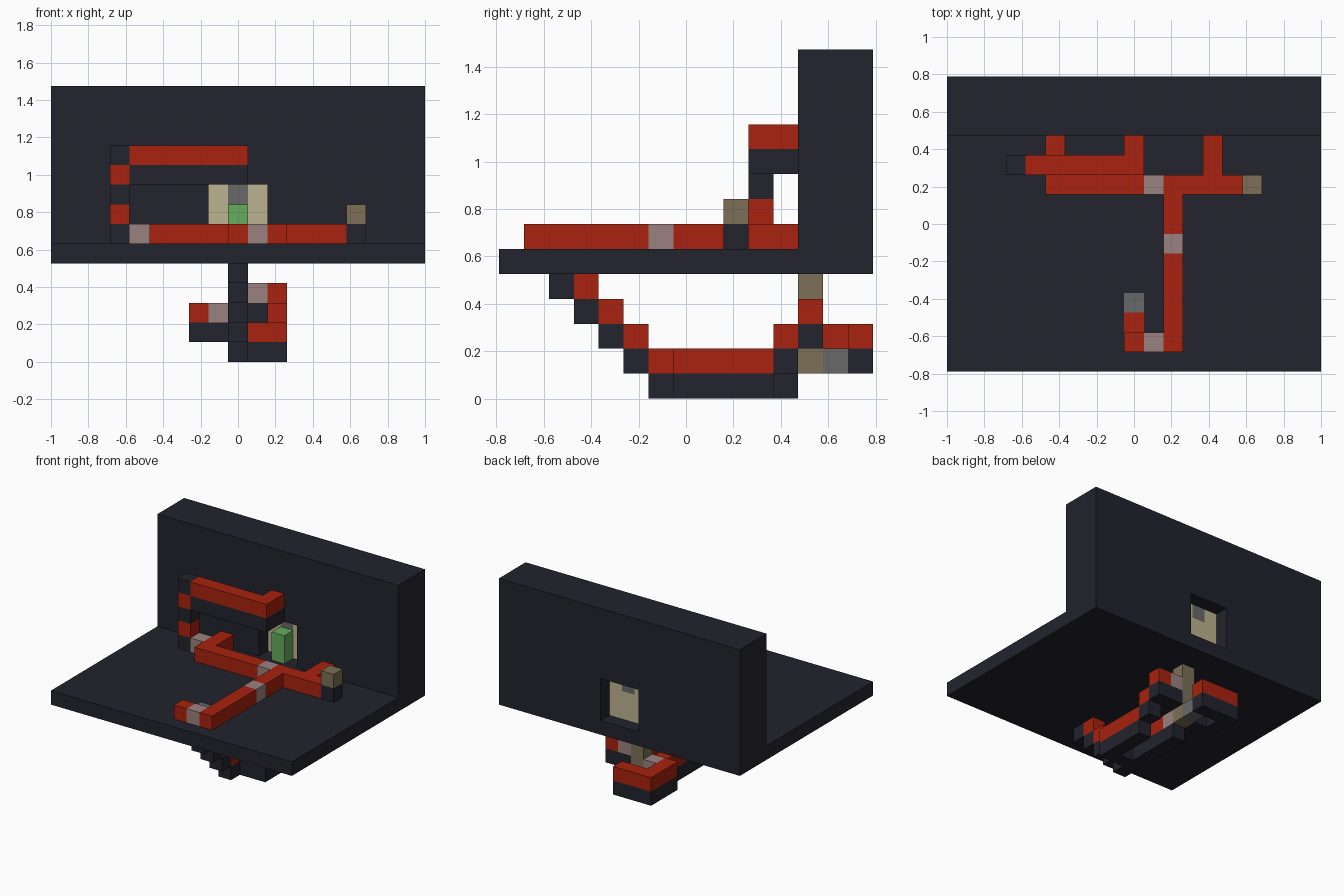
import bpy

if "Cube" in bpy.data.objects:
    bpy.data.objects.remove(bpy.data.objects["Cube"], do_unlink=True)

U = 2 / 19  # one grid block


def material(name, rgb):
    linear = [((c / 255 + 0.055) / 1.055) ** 2.4 for c in rgb]
    mat = bpy.data.materials.new(name)
    mat.use_nodes = True
    mat.diffuse_color = (*linear, 1)
    mat.node_tree.nodes["Principled BSDF"].inputs["Base Color"].default_value = (*linear, 1)
    return mat


DARK = material("dark slate", (34, 35, 45))
RED = material("wire red", (168, 34, 14))
PINK = material("dusty pink", (154, 130, 128))
BROWN = material("brown", (124, 112, 86))
TAN = material("pale tan", (190, 180, 146))
GREY = material("mid grey", (104, 104, 106))
GREEN = material("green", (102, 172, 92))


def block(name, mat, x, y, z):
    """Box over inclusive block ranges; a single number means one block."""
    lo, hi = zip(*[(r, r) if isinstance(r, (int, float)) else r for r in (x, y, z)])
    centre = [(a + b) / 2 * U for a, b in zip(lo, hi)]
    centre[2] += U / 2
    bpy.ops.mesh.primitive_cube_add(size=1, location=centre)
    obj = bpy.context.object
    obj.name = name
    obj.scale = [(b - a + 1) * U for a, b in zip(lo, hi)]
    bpy.ops.object.transform_apply(location=False, rotation=False, scale=True)
    obj.data.materials.append(mat)
    return obj


def wire(name, x, y, z):
    """Red run lying on a dark support."""
    block(name, RED, x, y, z)
    block(name + "_support", DARK, x, y, z - 1)


# Floor and back wall with a doorway
block("floor_slab", DARK, (-9, 9), (-7, 7), 5)
wall = block("back_wall", DARK, (-9, 9), (5, 7), (6, 13))
cutter = block("doorway_cutter", DARK, (-1, 1), (4, 8), (5, 8))
cut = wall.modifiers.new("doorway", "BOOLEAN")
cut.object = cutter
cut.solver = "EXACT"
bpy.context.view_layer.objects.active = wall
bpy.ops.object.modifier_apply(modifier="doorway")
bpy.data.objects.remove(cutter, do_unlink=True)

# Door panel filling the doorway, with a green post before it
block("door_left", TAN, 1, 6, (6, 8))
block("door_right", TAN, -1, 6, (6, 8))
block("door_middle", TAN, 0, 6, (6, 7))
block("door_window", GREY, 0, 6, 8)
block("door_post", GREEN, 0, 5, (6, 7))

# Runs on top of the floor
for name, x, y in [
    ("cross_run_right", (-4, 0), 2), ("cross_run_left", (2, 5), 2),
    ("wall_branch_right", -4, (3, 4)), ("wall_branch_left", 4, (3, 4)),
    ("long_run_back", 2, (0, 1)), ("long_run_front", 2, (-6, -2)),
    ("front_turn", 0, -6),
]:
    block(name, RED, x, y, 6)
for name, x, y in [("cross_repeater", 1, 2), ("long_repeater", 2, -1),
                   ("front_repeater", 1, -6), ("tower_repeater", -5, 3)]:
    block(name, PINK, x, y, 6)
block("lamp_base", DARK, 6, 2, 6)
block("lamp", BROWN, 6, 2, 7)

# Tower of alternating blocks and the raised run
for z in range(6, 11):
    block(f"tower_block_{z}", RED if z % 2 else DARK, -6, 3, z)
wire("raised_run", (-5, 0), 3, 10)
wire("raised_run_end", 0, 4, 10)


# Flush panels in the floor where the run goes down
def floor_plate(name, mat, y):
    plate = block(name, mat, 0, y, 6)
    plate.scale.z = 0.04
    plate.location.z = 6 * U + 0.001


floor_plate("floor_wire", RED, -5)
floor_plate("floor_hatch", GREY, -4)

# Stairs going down under the floor
block("top_step", DARK, 0, -5, 4)
for n in range(3):
    wire(f"stair_{n}", 0, n - 4, 4 - n)

# Lower ring of runs
wire("lower_run", 0, (-1, 3), 1)
wire("lower_link", 1, 0, 1)
wire("lower_side_run", 2, (0, 3), 1)
block("lower_repeater", PINK, 0, 4, 1)
block("lower_repeater_support", DARK, 0, 4, 0)

# Left side climbs back up to the column
wire("climb_low", 2, 4, 2)
wire("climb_high", 2, 5, 3)
block("climb_repeater", PINK, 1, 5, 3)
block("climb_repeater_support", DARK, 1, 5, 2)

# Central column and the rear loop
block("column", BROWN, 0, 5, (1, 4))
block("column_rear_block", GREY, 0, 6, 1)
wire("rear_run", (-2, 0), 7, 2)
wire("rear_side_run", -2, (5, 6), 2)
block("rear_repeater", PINK, -1, 5, 2)
block("rear_repeater_support", DARK, -1, 5, 1)
